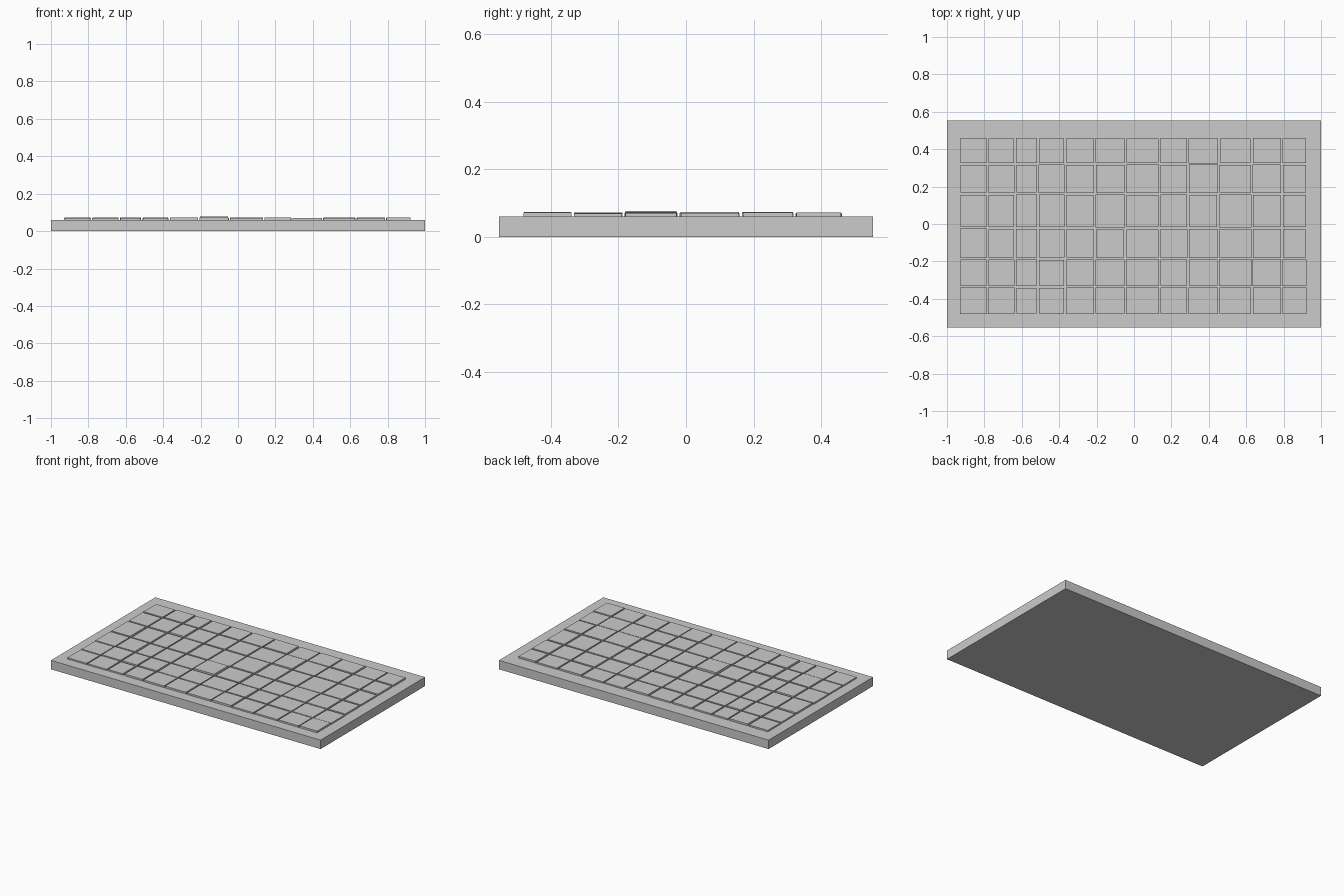
import bpy, bmesh, random
from mathutils import Matrix

if "Cube" in bpy.data.objects:
    bpy.data.objects.remove(bpy.data.objects["Cube"])

random.seed(4)


def add_box(bm, x0, x1, y0, y1, z0, z1):
    m = Matrix.Translation(((x0 + x1) / 2, (y0 + y1) / 2, (z0 + z1) / 2))
    m = m @ Matrix.Diagonal((x1 - x0, y1 - y0, z1 - z0, 1))
    bmesh.ops.create_cube(bm, size=1, matrix=m)


def finish(name, bm):
    mesh = bpy.data.meshes.new(name)
    bm.to_mesh(mesh)
    bm.free()
    obj = bpy.data.objects.new(name, mesh)
    bpy.context.collection.objects.link(obj)
    return obj


# Base slab
bm = bmesh.new()
add_box(bm, -1, 1, -0.553, 0.553, 0, 0.06)
finish("base_slab", bm)

# Irregular grid of shallow paving tiles, separated by narrow joints
cols = [-0.933, -0.783, -0.635, -0.514, -0.367, -0.21, -0.046,
        0.137, 0.289, 0.452, 0.631, 0.789, 0.927]
rows = [-0.484, -0.335, -0.185, -0.022, 0.162, 0.321, 0.464]
bm = bmesh.new()
for i, (x0, x1) in enumerate(zip(cols, cols[1:])):
    for j, (y0, y1) in enumerate(zip(rows, rows[1:])):
        gap = random.uniform(0.003, 0.007)
        top = random.uniform(0.069, 0.073)
        if (i, j) == (5, 2):
            top = 0.077
        add_box(bm, x0 + gap, x1 - gap, y0 + gap, y1 - gap, 0.058, top)
finish("paving_tiles", bm)
